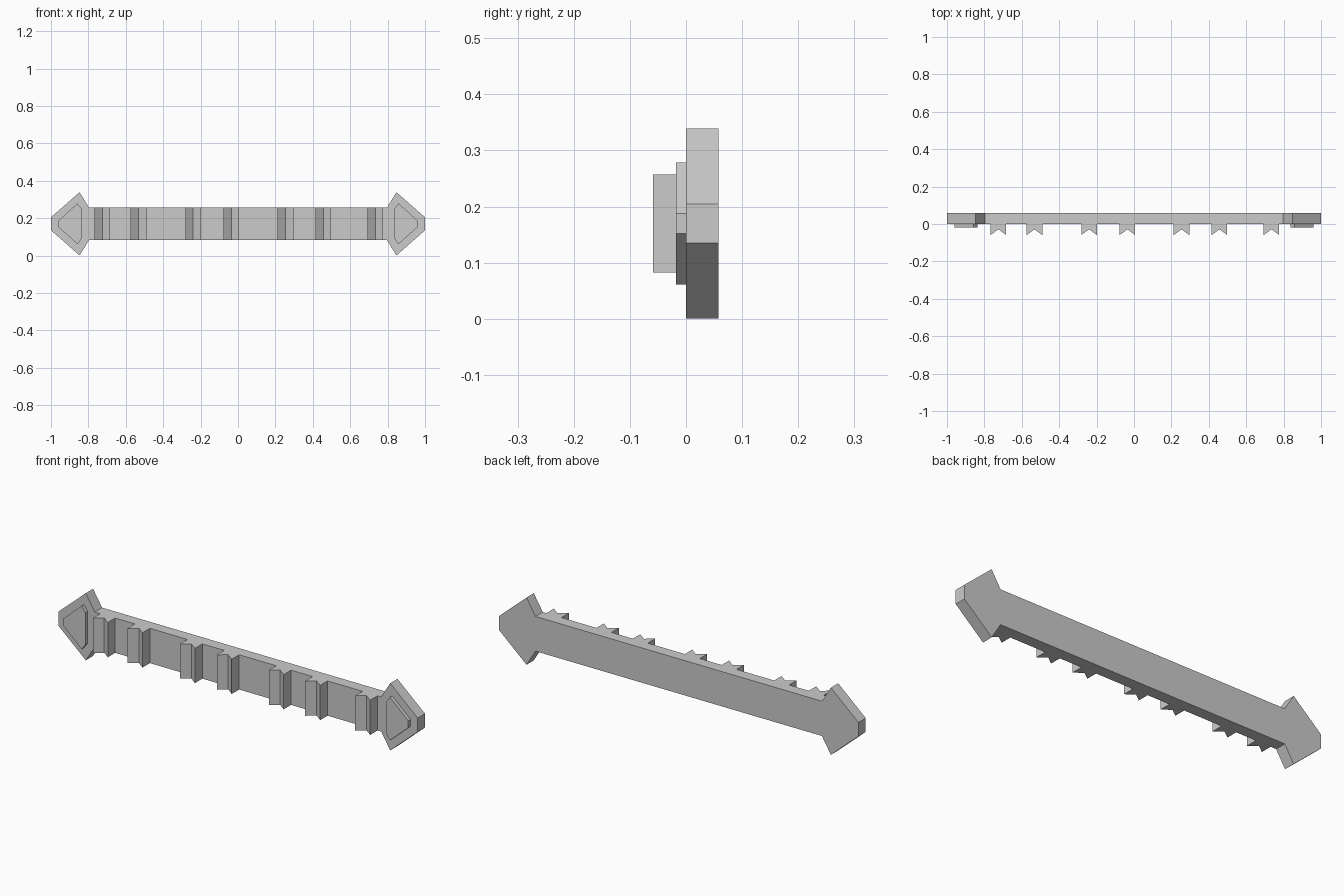
import bpy
import bmesh

cube = bpy.data.objects.get("Cube")
if cube:
    bpy.data.objects.remove(cube, do_unlink=True)

grey = bpy.data.materials.new("plain grey")
grey.use_nodes = True
colour = (0.6, 0.6, 0.6, 1)
grey.diffuse_color = colour
grey.node_tree.nodes["Principled BSDF"].inputs["Base Color"].default_value = colour

MID = 0.17          # height of the centre line
HALF = 0.0875       # half height of the bar


def extrude(name, outline, offset):
    """Solid made by sweeping a closed outline along an offset."""
    bm = bmesh.new()
    face = bm.faces.new([bm.verts.new(p) for p in outline])
    swept = bmesh.ops.extrude_face_region(bm, geom=[face])["geom"]
    verts = [g for g in swept if isinstance(g, bmesh.types.BMVert)]
    bmesh.ops.translate(bm, verts=verts, vec=offset)
    bmesh.ops.recalc_face_normals(bm, faces=bm.faces)
    mesh = bpy.data.meshes.new(name)
    bm.to_mesh(mesh)
    bm.free()
    mesh.materials.append(grey)
    obj = bpy.data.objects.new(name, mesh)
    bpy.context.collection.objects.link(obj)
    return obj


def mirrored(quarter):
    """Complete an upper half outline with its lower half."""
    return quarter + [(x, -z) for x, z in reversed(quarter)]


def upright(points, y):
    return [(x, y, MID + z) for x, z in points]


# Back plate: long bar with an arrowhead at each end
half = [(0.797, HALF), (0.847, 0.169), (1.0, 0.035)]
top = [(-x, z) for x, z in reversed(half)] + half
extrude("back_plate", upright(mirrored(top), 0), (0, 0.058, 0))

# Raised panel on each arrowhead
panel = [(0.837, 0.08), (0.858, 0.109), (0.96, 0.0175)]
for side, sign in (("left", 1), ("right", -1)):
    points = [(sign * x, z) for x, z in mirrored(panel)]
    extrude(side + "_head_panel", upright(points, 0), (0, -0.018, 0))

# Notched ridges across the front of the bar
for i, x in enumerate((-0.725, -0.532, -0.24, -0.035, 0.254, 0.457, 0.735)):
    w = 0.0415
    section = [(x - w, 0), (x - w, -0.059), (x, -0.028), (x + w, -0.059), (x + w, 0)]
    extrude(f"ridge_{i + 1}", [(px, py, MID - HALF) for px, py in section],
            (0, 0, 2 * HALF))
